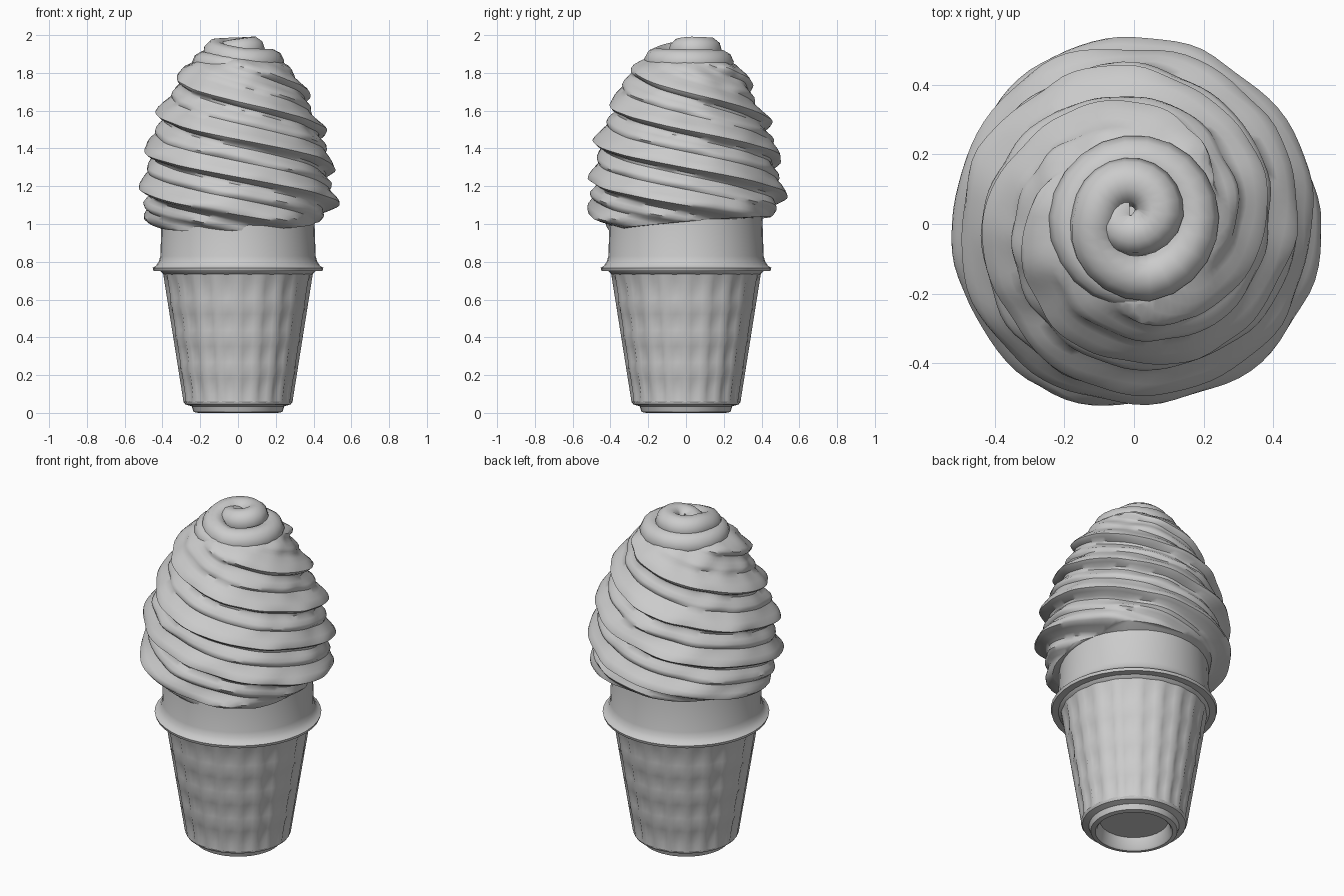
import bpy, bmesh, math
from mathutils import Vector, noise

cube = bpy.data.objects.get("Cube")
if cube:
    bpy.data.objects.remove(cube)

grey = bpy.data.materials.new("plain_grey")
grey.use_nodes = True
grey.diffuse_color = (0.6, 0.6, 0.6, 1)
grey.node_tree.nodes["Principled BSDF"].inputs["Base Color"].default_value = (0.6, 0.6, 0.6, 1)


def finish(obj, angle):
    """Give the object its colour and smooth shading with sharp edges."""
    obj.data.materials.clear()
    obj.data.materials.append(grey)
    bpy.ops.object.select_all(action='DESELECT')
    obj.select_set(True)
    bpy.context.view_layer.objects.active = obj
    bpy.ops.object.shade_smooth_by_angle(angle=math.radians(angle))


def grid_object(name, columns, angle, fill=False):
    """Skin columns of points, weld the seam and collapsed rows."""
    bm = bmesh.new()
    verts = [[bm.verts.new(p) for p in col] for col in columns]
    for a, b in zip(verts, verts[1:]):
        for j in range(len(a) - 1):
            bm.faces.new((a[j], b[j], b[j + 1], a[j + 1]))
    bmesh.ops.remove_doubles(bm, verts=bm.verts, dist=0.0005)
    if fill:
        bmesh.ops.holes_fill(bm, edges=bm.edges, sides=0)
    bmesh.ops.recalc_face_normals(bm, faces=bm.faces)
    mesh = bpy.data.meshes.new(name)
    bm.to_mesh(mesh)
    bm.free()
    obj = bpy.data.objects.new(name, mesh)
    bpy.context.collection.objects.link(obj)
    finish(obj, angle)


def polar(r, t, z):
    return Vector((r * math.cos(t), r * math.sin(t), z))


def lathe(name, profile, sides, angle=35):
    cols = [[polar(r, math.tau * (i % sides) / sides, z) for r, z in profile]
            for i in range(sides + 1)]
    grid_object(name, cols, angle)


def lookup(table, x):
    """Linear interpolation in a list of (x, value) pairs."""
    for (x0, v0), (x1, v1) in zip(table, table[1:]):
        if x <= x1:
            return v0 + (v1 - v0) * max(0, (x - x0) / (x1 - x0))
    return table[-1][1]


# Foot with a hollow underside
lathe("cone_foot", [(0, 0.07), (0.185, 0.07), (0.2, 0.01), (0.21, 0), (0.235, 0.005),
                    (0.245, 0.035), (0.28, 0.045), (0.288, 0.06)], 40)

# Waffle body: rows and columns of shallow dished panels
PANELS, ROWS, STEPS = 20, 4, 4
columns = []
for i in range(PANELS * STEPS + 1):
    t = math.tau * (i % (PANELS * STEPS)) / (PANELS * STEPS)
    across = math.sin(math.pi * (i % STEPS) / STEPS)
    col = []
    for j in range(ROWS * STEPS + 1):
        v = j / (ROWS * STEPS)
        up = math.sin(math.pi * (j % STEPS) / STEPS)
        dish = 0.013 * across * up ** 0.6 + 0.004 * across
        col.append(polar(0.288 + 0.108 * v - dish, t, 0.055 + 0.68 * v))
    columns.append(col)
grid_object("waffle_body", columns, 60)

# Rim ledge and plain collar
lathe("cone_collar", [(0.36, 0.72), (0.395, 0.735), (0.41, 0.75), (0.447, 0.752), (0.452, 0.768),
                      (0.435, 0.778), (0.42, 0.8), (0.411, 0.83), (0.404, 1.05), (0.3, 1.06)], 40)

# Soft swirl: three rounded ridges winding together, each with a fainter fold above
PITCH, STARTS, SIDES, TOP = 0.2, 3, 84, 1.87
ENVELOPE = [(0.95, 0.44), (1.03, 0.5), (1.12, 0.54), (1.3, 0.52), (1.45, 0.495), (1.6, 0.43),
            (1.7, 0.385), (1.8, 0.325), (1.84, 0.285), (1.87, 0.22)]
RIDGE = [(0, 1), (0.08, 0.97), (0.18, 0.78), (0.28, 0.48), (0.38, 0.28), (0.46, 0.45),
         (0.55, 0.45), (0.64, 0.22), (0.74, 0), (0.82, 0.12), (0.91, 0.65), (1, 1)]
columns = []
for i in range(SIDES + 1):
    t = math.tau * (i % SIDES) / SIDES
    bottom = 1.0 - 0.04 * math.cos(t + 1.9)
    start = 0.71 - PITCH * STARTS * i / SIDES
    col = []
    for turn in range(11):
        for u, _ in RIDGE[:-1]:
            z = min(TOP, max(bottom, start + PITCH * (turn + u)))
            phase = ((z - start) / PITCH) % 1.0
            if phase > 0.9999:
                phase = 0
            height = lookup(RIDGE, phase)
            depth = lookup([(1.6, 0.064), (1.8, 0.045), (1.87, 0.02)], z)
            wrinkle = noise.noise(polar(2.5, t, z * 14)) * 0.018
            r = lookup(ENVELOPE, z) - depth * (1 - height) + wrinkle
            r -= 0.02 * max(0, 1 - (z - bottom) / 0.05)
            sag = 0.012 * height * min(1, (z - bottom) / 0.1, (TOP - z) / 0.1)
            col.append(polar(r, t, z - sag))
    columns.append(col)
grid_object("cream_swirl", columns, 50, fill=True)

# Curled tip: a tapering coil winding clockwise in to the centre
curve = bpy.data.curves.new("cream_tip", 'CURVE')
curve.dimensions = '3D'
curve.bevel_depth = 0.07
curve.bevel_resolution = 3
curve.use_fill_caps = True
path = curve.splines.new('POLY')
COUNT = 56
path.points.add(COUNT - 1)
for k, point in enumerate(path.points):
    turns = 2.4 * k / (COUNT - 1)
    r = lookup([(0, 0.185), (1, 0.175), (1.3, 0.1), (1.8, 0.09), (2.4, 0.01)], turns)
    z = lookup([(0, 1.83), (0.2, 1.845), (1, 1.86), (1.3, 1.915), (1.8, 1.925), (2.4, 1.9)], turns)
    p = polar(r, math.radians(-75) - math.tau * turns, z)
    inward = min(1, turns / 2)
    point.co = (p.x + 0.01 - 0.03 * inward, p.y - 0.005 + 0.04 * inward, p.z, 1)
    point.radius = lookup([(0, 0.7), (0.3, 1), (1.8, 1), (2.4, 0.85)], turns)
tip = bpy.data.objects.new("cream_tip", curve)
bpy.context.collection.objects.link(tip)
bpy.ops.object.select_all(action='DESELECT')
tip.select_set(True)
bpy.context.view_layer.objects.active = tip
bpy.ops.object.convert(target='MESH')
finish(bpy.context.view_layer.objects.active, 50)
